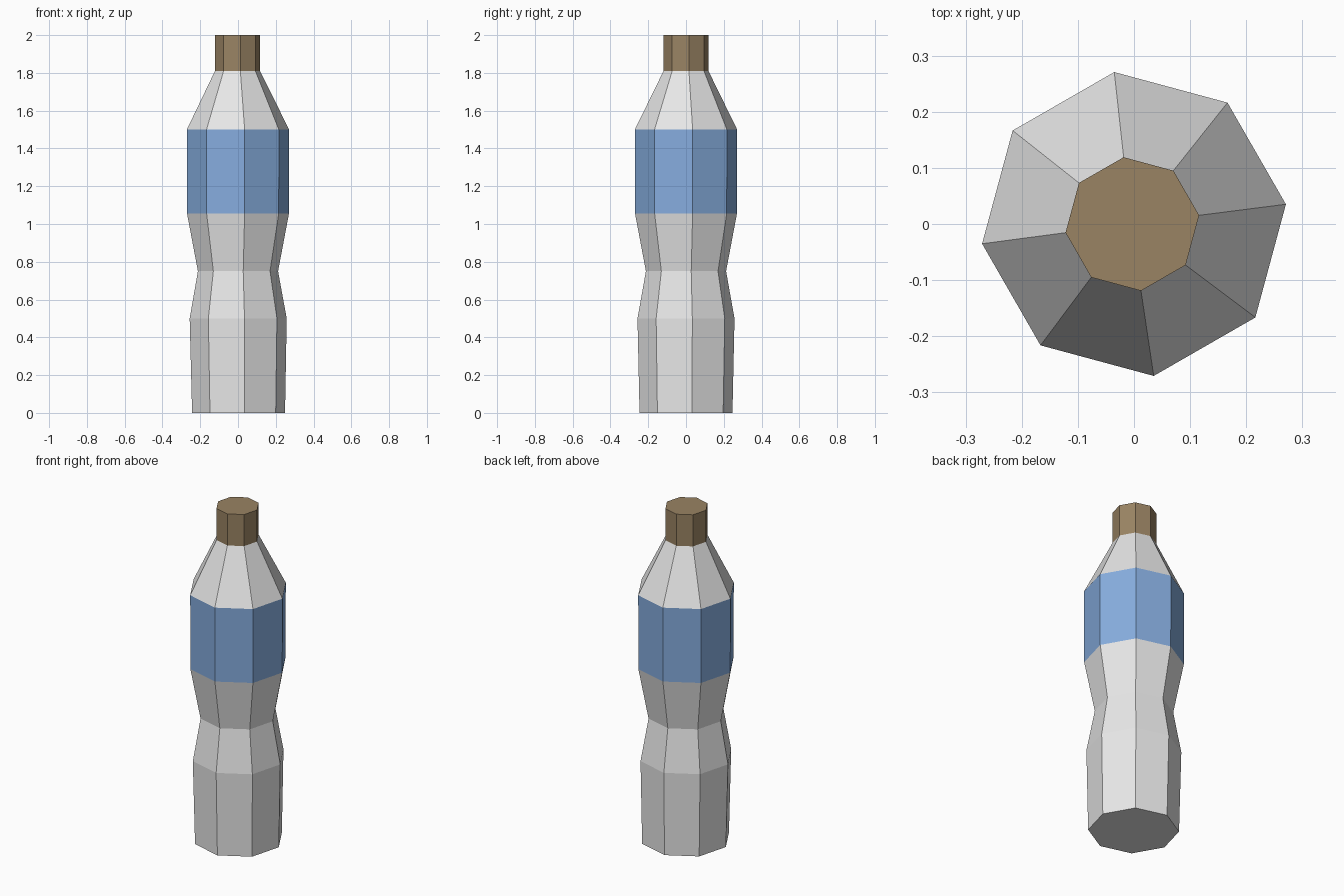
import bpy, bmesh, math

if "Cube" in bpy.data.objects:
    bpy.data.objects.remove(bpy.data.objects["Cube"])

SIDES = 8
TURN = math.radians(7.4)


def material(name, rgb):
    m = bpy.data.materials.new(name)
    m.diffuse_color = (*rgb, 1.0)
    m.use_nodes = True
    m.node_tree.nodes["Principled BSDF"].inputs["Base Color"].default_value = m.diffuse_color
    return m


def lathe(name, rings, mat, close_bottom=False, close_top=False):
    """Faceted tube through rings of (radius, z, centre x)."""
    bm = bmesh.new()
    loops = []
    for r, z, cx in rings:
        loops.append([bm.verts.new((cx + r * math.cos(TURN + i * math.tau / SIDES),
                                    r * math.sin(TURN + i * math.tau / SIDES), z))
                      for i in range(SIDES)])
    for a, b in zip(loops, loops[1:]):
        for i in range(SIDES):
            j = (i + 1) % SIDES
            bm.faces.new((a[i], a[j], b[j], b[i]))
    if close_bottom:
        bm.faces.new(loops[0][::-1])
    if close_top:
        bm.faces.new(loops[-1])
    mesh = bpy.data.meshes.new(name)
    bm.to_mesh(mesh)
    bm.free()
    mesh.materials.append(mat)
    obj = bpy.data.objects.new(name, mesh)
    bpy.context.collection.objects.link(obj)
    return obj


clear = material("pale plastic", (0.80, 0.80, 0.80))
blue = material("label blue", (0.235, 0.413, 0.723))
brown = material("cap brown", (0.32, 0.227, 0.125))

# Lower body with pinched waist
lathe("lower_body", [(0.248, 0, 0.003), (0.259, 0.5, 0.001),
                     (0.214, 0.75, 0), (0.272, 1.055, 0)], clear, close_bottom=True)
# Label band
lathe("label", [(0.272, 1.055, 0), (0.273, 1.5, 0)], blue)
# Shoulder tapering to the neck
lathe("shoulder", [(0.273, 1.5, 0), (0.12, 1.81, -0.003)], clear)
# Screw cap
lathe("cap", [(0.12, 1.81, -0.003), (0.12, 2.0, -0.003)], brown, close_top=True)
